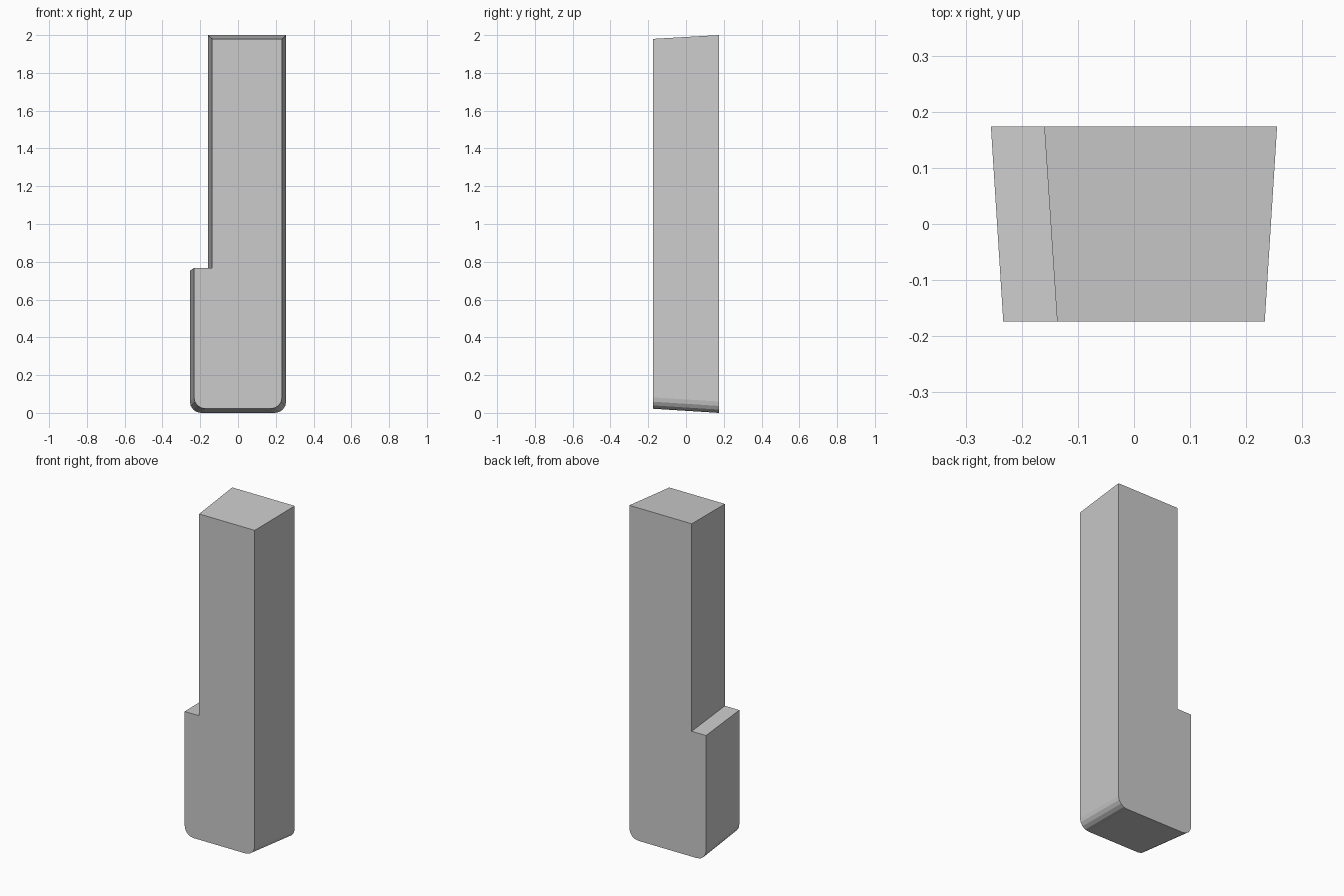
import bpy, bmesh
from math import sin, cos, pi

if "Cube" in bpy.data.objects:
    bpy.data.objects.remove(bpy.data.objects["Cube"])

BACK_Y, FRONT_Y = 0.174, -0.174
RADIUS, STEPS = 0.06, 4


def corner(cx, cz, start):
    """Quarter-round lower corner, walked anticlockwise."""
    return [(cx + RADIUS * cos(start + pi / 2 * i / STEPS),
             cz + RADIUS * sin(start + pi / 2 * i / STEPS)) for i in range(STEPS + 1)]


def outline(half_w, bottom, top, step_x, step_z):
    """Stepped bar profile with a rounded foot."""
    inner, low = half_w - RADIUS, bottom + RADIUS
    return (corner(-inner, low, pi) + corner(inner, low, 1.5 * pi) +
            [(half_w, top), (step_x, top), (step_x, step_z), (-half_w, step_z)])


# Tapered body: large profile at the back, smaller one at the front
bm = bmesh.new()
back = [bm.verts.new((x, BACK_Y, z)) for x, z in outline(0.255, 0.0, 2.0, -0.16, 0.753)]
front = [bm.verts.new((x, FRONT_Y, z)) for x, z in outline(0.233, 0.022, 1.98, -0.137, 0.767)]
bm.faces.new(front)
bm.faces.new(back[::-1])
n = len(back)
for i in range(n):
    j = (i + 1) % n
    bm.faces.new((front[i], back[i], back[j], front[j]))
bmesh.ops.recalc_face_normals(bm, faces=bm.faces)

mesh = bpy.data.meshes.new("stepped_bar")
bm.to_mesh(mesh)
bm.free()
bpy.context.collection.objects.link(bpy.data.objects.new("stepped_bar", mesh))
